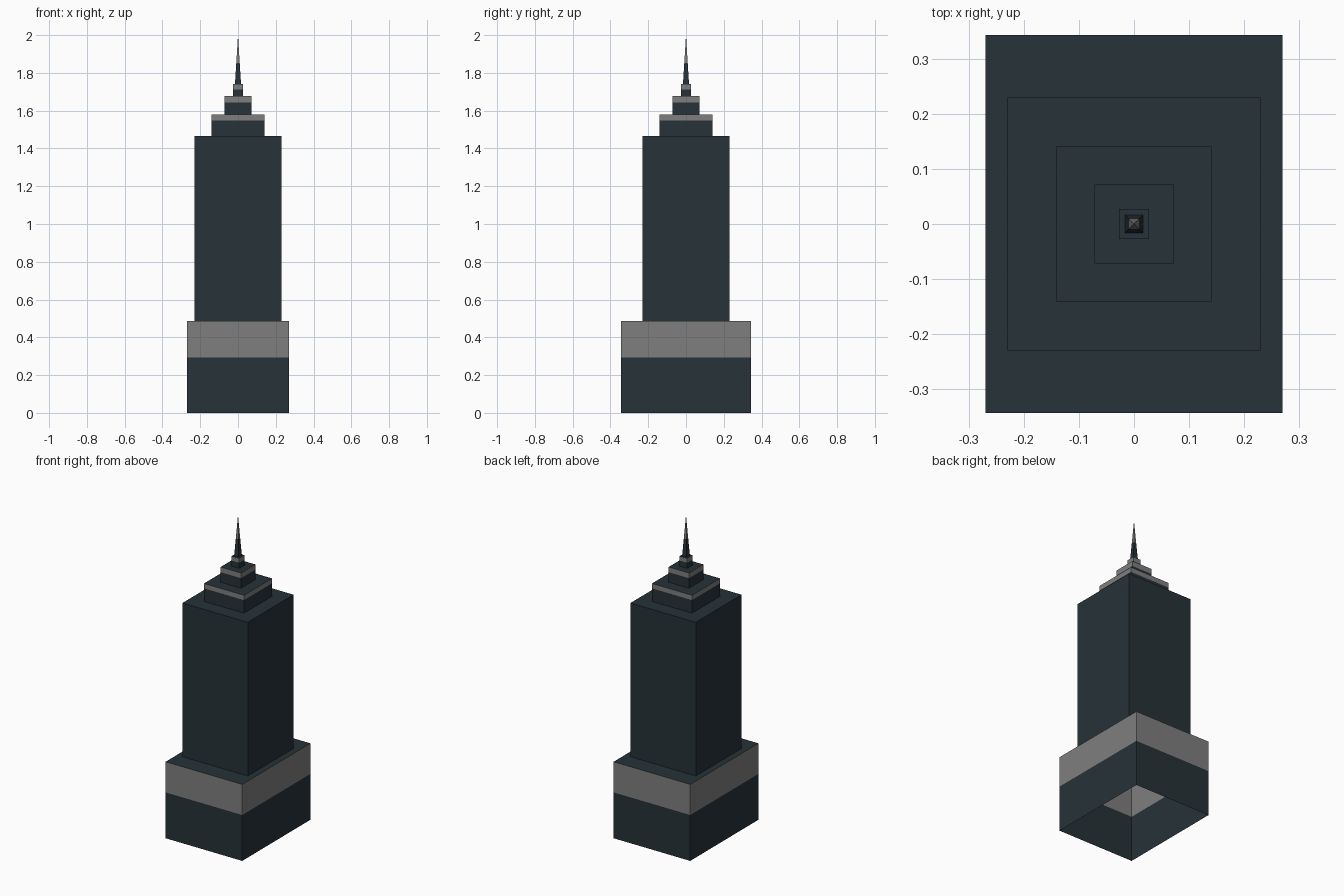
import bpy, bmesh

if "Cube" in bpy.data.objects:
    bpy.data.objects.remove(bpy.data.objects["Cube"])


def material(name, rgb):
    m = bpy.data.materials.new(name)
    m.diffuse_color = (*rgb, 1.0)
    m.use_nodes = True
    m.node_tree.nodes["Principled BSDF"].inputs["Base Color"].default_value = m.diffuse_color
    return m


DARK = material("dark slate", (0.0194, 0.0319, 0.0395))
GREY = material("grey glass", (0.212, 0.212, 0.212))


def tier(name, hx, hy, z0, z1, band=None, tip=False):
    """Open-bottomed block; walls above height 'band' are grey, the roof is dark."""
    bm = bmesh.new()
    levels = [z0] + ([band] if band else []) + ([] if tip else [z1])
    rings = []
    for z in levels:
        k = (z1 - z) / (z1 - z0) if tip else 1.0
        rings.append([bm.verts.new((sx * hx * k, sy * hy * k, z))
                      for sx, sy in ((-1, -1), (1, -1), (1, 1), (-1, 1))])
    # walls
    for i, (lo, hi) in enumerate(zip(rings, rings[1:])):
        for a in range(4):
            b = (a + 1) % 4
            f = bm.faces.new((lo[a], lo[b], hi[b], hi[a]))
            f.material_index = i
    # pointed tip or flat roof
    if tip:
        top = bm.verts.new((0, 0, z1))
        for a in range(4):
            f = bm.faces.new((rings[-1][a], rings[-1][(a + 1) % 4], top))
            f.material_index = 1
    else:
        bm.faces.new(rings[-1])
    me = bpy.data.meshes.new(name)
    bm.to_mesh(me)
    bm.free()
    me.materials.append(DARK)
    me.materials.append(GREY)
    bpy.context.collection.objects.link(bpy.data.objects.new(name, me))


# hollow podium with its glazed upper band
tier("podium", 0.27, 0.343, 0.0, 0.487, 0.292)
# plain main shaft
tier("main_tower", 0.23, 0.23, 0.487, 1.466)
# stepped crown
tier("crown_lower", 0.141, 0.141, 1.466, 1.580, 1.549)
tier("crown_middle", 0.072, 0.072, 1.580, 1.677, 1.644)
tier("crown_upper", 0.027, 0.027, 1.677, 1.741, 1.713)
# spire with grey upper half
tier("spire", 0.016, 0.016, 1.741, 2.0, 1.852, tip=True)
